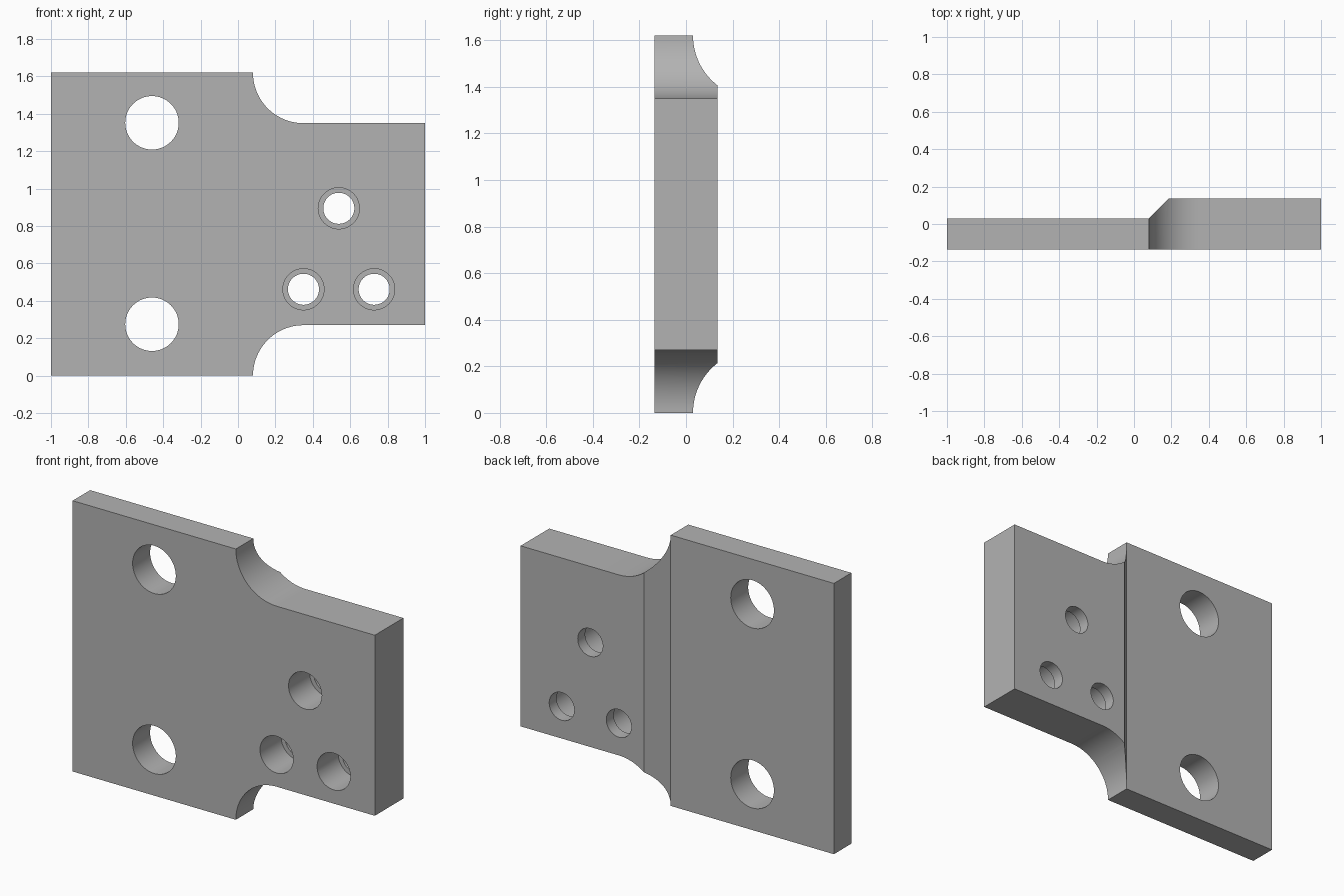
import bpy
import math

cube = bpy.data.objects.get("Cube")
if cube:
    bpy.data.objects.remove(cube, do_unlink=True)

HEIGHT = 1.62
BACK = 0.135      # half of the full thickness
THIN = 0.03       # back face of the thin flange
NECK = 0.08       # where the flange meets the thick block
FILLET = 0.27

grey = bpy.data.materials.new("plain_grey")
grey.use_nodes = True
colour = (0.45, 0.45, 0.45, 1)
grey.diffuse_color = colour
grey.node_tree.nodes["Principled BSDF"].inputs["Base Color"].default_value = colour


def prism(name, outline, place, depth):
    """Extrude a 2D outline; place(u, v, w) maps it into space."""
    n = len(outline)
    verts = [place(u, v, w) for w in depth for u, v in outline]
    faces = [list(range(n))[::-1], list(range(n, 2 * n))]
    faces += [[i, (i + 1) % n, (i + 1) % n + n, i + n] for i in range(n)]
    mesh = bpy.data.meshes.new(name)
    mesh.from_pydata(verts, [], faces)
    obj = bpy.data.objects.new(name, mesh)
    bpy.context.collection.objects.link(obj)
    # Make all normals face outwards
    bpy.context.view_layer.objects.active = obj
    obj.select_set(True)
    bpy.ops.object.mode_set(mode='EDIT')
    bpy.ops.mesh.select_all(action='SELECT')
    bpy.ops.mesh.normals_make_consistent(inside=False)
    bpy.ops.object.mode_set(mode='OBJECT')
    obj.select_set(False)
    return obj


def cut(target, cutter, operation='DIFFERENCE'):
    cutter.hide_render = True
    mod = target.modifiers.new(cutter.name, 'BOOLEAN')
    mod.operation = operation
    mod.solver = 'EXACT'
    mod.object = cutter
    bpy.context.view_layer.objects.active = target
    bpy.ops.object.modifier_apply(modifier=mod.name)
    bpy.data.objects.remove(cutter, do_unlink=True)


def drill(target, x, z, radius, y0, y1):
    circle = [(x + radius * math.cos(math.tau * i / 64),
               z + radius * math.sin(math.tau * i / 64)) for i in range(64)]
    cut(target, prism("drill", circle, lambda u, v, w: (u, w, v), (y0, y1)))


# Front silhouette with concave fillets at top and bottom
arc = [(NECK + FILLET - FILLET * math.cos(a), FILLET * math.sin(a))
       for a in (math.pi / 2 * i / 24 for i in range(25))]
outline = [(-1, 0)] + arc + [(1, FILLET), (1, HEIGHT - FILLET)]
outline += [(x, HEIGHT - z) for x, z in reversed(arc)] + [(-1, HEIGHT)]
plate = prism("mounting_plate", outline, lambda u, v, w: (u, w, v), (-BACK, BACK))

# Thin flange with a sloped step on the back
step = [(-1.2, THIN), (NECK, THIN), (NECK + 0.155, BACK + 0.05), (-1.2, BACK + 0.05)]
step[2] = (NECK + BACK + 0.05 - THIN, BACK + 0.05)
cut(plate, prism("step_cutter", step, lambda u, v, w: (u, v, w), (-0.1, HEIGHT + 0.1)))

# Large through holes in the flange
for z in (0.275, 1.352):
    drill(plate, -0.46, z, 0.143, -0.3, 0.3)

# Counterbored screw holes, wide from the front
for x, z in ((0.35, 0.462), (0.728, 0.462), (0.539, 0.895)):
    drill(plate, x, z, 0.083, -0.3, 0.3)
    drill(plate, x, z, 0.11, -0.3, 0.065)

plate.data.materials.clear()
plate.data.materials.append(grey)
for face in plate.data.polygons:
    face.material_index = 0
bpy.context.view_layer.objects.active = plate
plate.select_set(True)
bpy.ops.object.shade_smooth_by_angle(angle=math.radians(30))
